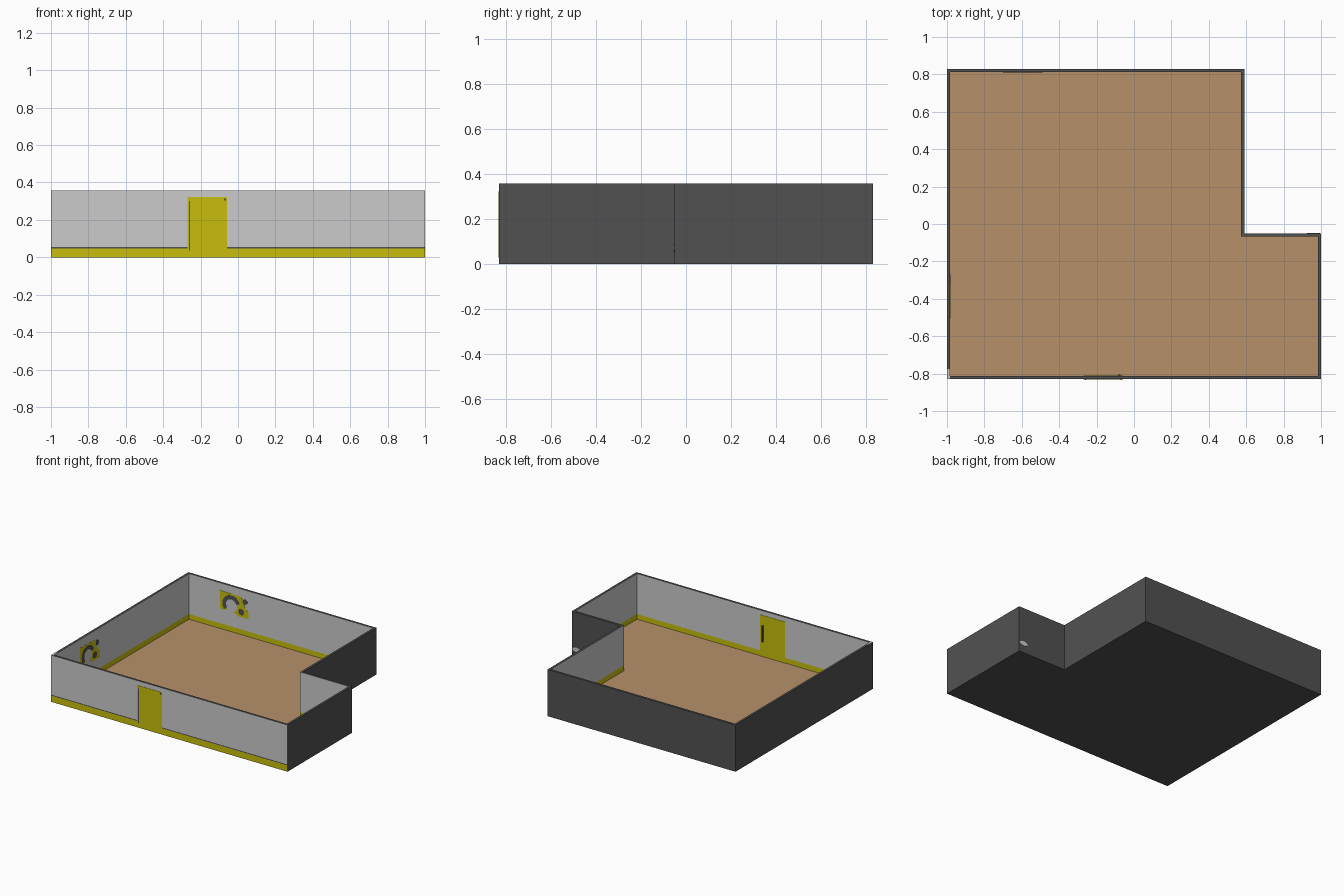
import bpy, bmesh, math
from mathutils import Matrix, Vector

if "Cube" in bpy.data.objects:
    bpy.data.objects.remove(bpy.data.objects["Cube"])

def material(name, rgb):
    m = bpy.data.materials.new(name)
    m.diffuse_color = (*rgb, 1)
    m.use_nodes = True
    m.node_tree.nodes["Principled BSDF"].inputs["Base Color"].default_value = m.diffuse_color
    return m

LIGHT = material("light grey paint", (0.60, 0.60, 0.60))
DARK = material("dark grey shell", (0.083, 0.083, 0.083))
YELLOW = material("yellow trim", (0.58, 0.515, 0.004))
TAN = material("tan floor", (0.47, 0.285, 0.142))

H, T, SKIRT, FLOOR = 0.357, 0.017, 0.048, 0.008
X, Y, NX, NY = 1.0, 0.83, 0.59, -0.05   # half sizes and notch corner

def outline(t):
    return [(-X + t, -Y + t), (X - t, -Y + t), (X - t, NY - t),
            (NX - t, NY - t), (NX - t, Y - t), (-X + t, Y - t)]

def make_object(name, bm, mats):
    bmesh.ops.recalc_face_normals(bm, faces=bm.faces)
    me = bpy.data.meshes.new(name)
    bm.to_mesh(me)
    bm.free()
    for m in mats:
        me.materials.append(m)
    ob = bpy.data.objects.new(name, me)
    bpy.context.collection.objects.link(ob)
    return ob

# Room shell: one loop going up the outside, over the rim and down the inside
bm = bmesh.new()
levels = [(0, 0), (0, SKIRT), (0, SKIRT + 0.007), (0, H), (T, H), (T, SKIRT), (T, FLOOR)]
rings = [[bm.verts.new((x, y, z)) for x, y in outline(t)] for t, z in levels]
for k in range(len(rings) - 1):
    for i in range(6):
        j = (i + 1) % 6
        f = bm.faces.new((rings[k][i], rings[k][j], rings[k + 1][j], rings[k + 1][i]))
        front = i == 0
        # 0 light, 1 dark, 2 yellow, 3 tan
        f.material_index = [2 if front else 1, 1, 0 if front else 1, 1, 0, 2][k]
bm.faces.new(rings[0][::-1]).material_index = 1
bm.faces.new(rings[-1]).material_index = 3
make_object("room_shell", bm, [LIGHT, DARK, YELLOW, TAN])

def plate(name, points, depth, mat, matrix):
    """Flat outline in local x/y, pushed out along local z."""
    bm = bmesh.new()
    face = bm.faces.new([bm.verts.new((x, y, 0)) for x, y in points])
    ext = bmesh.ops.extrude_face_region(bm, geom=[face])
    bmesh.ops.translate(bm, vec=(0, 0, depth),
                        verts=[v for v in ext["geom"] if isinstance(v, bmesh.types.BMVert)])
    bm.transform(matrix)
    return make_object(name, bm, [mat])

def on_wall(origin, right, normal):
    """Frame with x along the wall, y up and z away from it."""
    r, n = Vector(right), Vector(normal)
    m = Matrix((r, Vector((0, 0, 1)), n)).transposed().to_4x4()
    m.translation = Vector(origin)
    return m

def rect(x0, x1, y0, y1):
    return [(x0, y0), (x1, y0), (x1, y1), (x0, y1)]

def arc(cx, cy, r, a0, a1, n):
    return [(cx + r * math.cos(math.radians(a0 + (a1 - a0) * i / n)),
             cy + r * math.sin(math.radians(a0 + (a1 - a0) * i / n))) for i in range(n + 1)]

def disc(cx, cy, r):
    return arc(cx, cy, r, 0, 345, 23)

# Door faces on both sides of the front wall
outside = on_wall((0, -Y, 0), (1, 0, 0), (0, -1, 0))
inside = on_wall((0, -Y + T, 0), (-1, 0, 0), (0, 1, 0))
plate("door_outside", rect(-0.27, -0.06, 0.03, 0.322), 0.002, YELLOW, outside)
plate("door_seam", rect(-0.262, -0.256, 0.035, 0.30), 0.003, DARK, outside)
plate("door_latch_mark", rect(-0.075, -0.065, 0.303, 0.315), 0.003, DARK, outside)
plate("door_inside", rect(0.06, 0.27, FLOOR, 0.322), 0.002, YELLOW, inside)
plate("door_handle", rect(0.072, 0.086, 0.12, 0.245), 0.009, DARK, inside)

# Abstract painted panels on the back and left inner walls
spots = {"back": on_wall((-0.60, Y - T, 0.22), (1, 0, 0), (0, -1, 0)),
         "left": on_wall((-X + T, -0.385, 0.21), (0, 1, 0), (1, 0, 0))}
for side, m in spots.items():
    plate(side + "_panel", [(-0.12, 0.08), (0.06, 0.075), (0.09, 0.0), (0.12, -0.03),
                            (0.12, -0.078), (0.03, -0.078), (-0.02, -0.05), (-0.12, -0.06)],
          0.001, YELLOW, m)
    plate(side + "_panel_centre", disc(-0.025, -0.01, 0.05), 0.0015, LIGHT, m)
    plate(side + "_panel_arc", arc(-0.025, -0.01, 0.075, 20, 215, 16)
          + arc(-0.025, -0.01, 0.045, 215, 20, 16), 0.002, DARK, m)
    plate(side + "_panel_dot_low", disc(0.06, -0.04, 0.024), 0.002, DARK, m)
    plate(side + "_panel_dot_high", disc(0.09, 0.045, 0.02), 0.002, DARK, m)

# Pale patch outside the notch wall, and pale rim at the front left corner
notch = on_wall((0.96, NY, 0.072), (-1, 0, 0), (0, 1, 0))
plate("notch_patch", [(0.035 * math.cos(i * math.pi / 8), 0.018 * math.sin(i * math.pi / 8))
                      for i in range(16)], 0.002, LIGHT, notch)
plate("corner_rim", rect(-X, -X + T, -Y, -0.775), 0.001, LIGHT, Matrix.Translation((0, 0, H)))
